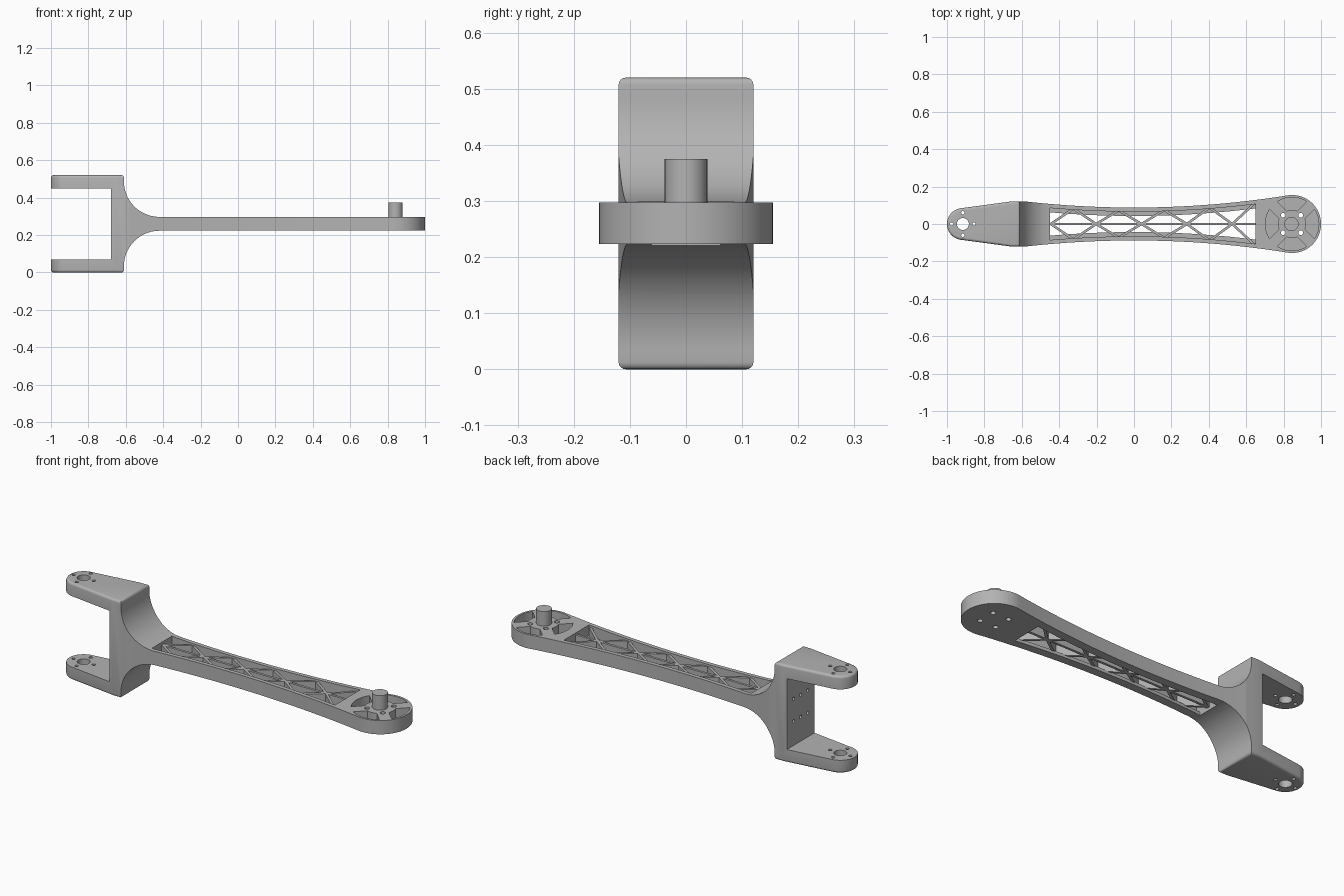
import bpy, bmesh, math
from mathutils import Vector

if "Cube" in bpy.data.objects:
    bpy.data.objects.remove(bpy.data.objects["Cube"])

grey = bpy.data.materials.new("grey plastic")
grey.diffuse_color = (0.45, 0.45, 0.45, 1)
grey.use_nodes = True
grey.node_tree.nodes["Principled BSDF"].inputs["Base Color"].default_value = grey.diffuse_color


def prism(name, pts, lo, hi, axis="z"):
    """Extrude a closed 2D outline along an axis."""
    place = {"x": lambda a, b, c: (c, a, b),
             "y": lambda a, b, c: (a, c, b),
             "z": lambda a, b, c: (a, b, c)}[axis]
    bm = bmesh.new()
    low = [bm.verts.new(place(a, b, lo)) for a, b in pts]
    high = [bm.verts.new(place(a, b, hi)) for a, b in pts]
    bm.faces.new(low)
    bm.faces.new(high)
    n = len(pts)
    for i in range(n):
        j = (i + 1) % n
        bm.faces.new((low[i], low[j], high[j], high[i]))
    bmesh.ops.recalc_face_normals(bm, faces=bm.faces)
    me = bpy.data.meshes.new(name)
    bm.to_mesh(me)
    bm.free()
    me.materials.append(grey)
    ob = bpy.data.objects.new(name, me)
    bpy.context.collection.objects.link(ob)
    return ob


def arc(cx, cy, r, a0, a1, n):
    return [(cx + r * math.cos(a0 + (a1 - a0) * i / n),
             cy + r * math.sin(a0 + (a1 - a0) * i / n)) for i in range(n + 1)]


def circle(cx, cy, r, n=24):
    return arc(cx, cy, r, 0, 2 * math.pi, n)[:-1]


def boolean(ob, tool, op="DIFFERENCE"):
    mod = ob.modifiers.new("bool", "BOOLEAN")
    mod.operation, mod.object, mod.solver = op, tool, "EXACT"
    bpy.context.view_layer.objects.active = ob
    bpy.ops.object.modifier_apply(modifier=mod.name)
    bpy.data.objects.remove(tool)


def half_width(x):
    return 0.088 + 0.096 * x * x


def mirrored(upper):
    return upper + [(x, -y) for x, y in reversed(upper)]


def smooth(ob):
    bpy.ops.object.select_all(action="DESELECT")
    ob.select_set(True)
    bpy.context.view_layer.objects.active = ob
    bpy.ops.object.shade_smooth_by_angle(angle=math.radians(30))


MX, HX = 0.845, -0.915          # motor centre, fork hole centre
TOP, MID = 0.52, 0.26
ARM_LO, ARM_HI = 0.223, 0.297

# Side profile: fork, web, curved fillets and flat arm
lower = [(-0.68, 0.07), (-1.1, 0.07), (-1.1, 0.0), (-0.61, 0.0)]
lower += arc(-0.42, 0.033, 0.19, math.pi, math.pi / 2, 20) + [(1.1, ARM_LO)]
profile = lower + [(x, TOP - z) for x, z in reversed(lower)]
body = prism("arm_body", profile, -0.3, 0.3, "y")

# Plan outline: rounded fork tip, waisted arm, round motor end
a = 0.137
edge = arc(HX, 0, 0.085, math.pi * 0.97, math.pi / 2 + a, 14) + [(-0.66, 0.12)]
edge += [(-0.58 + 1.4 * i / 32, half_width(-0.58 + 1.4 * i / 32)) for i in range(32)]
edge += arc(MX, 0, 0.155, math.pi / 2 + 0.158, 0.04, 24)
boolean(body, prism("plan", mirrored(edge), -0.2, 0.8), "INTERSECT")

# Round the outer rims of the fork
bm = bmesh.new()
bm.from_mesh(body.data)
bmesh.ops.remove_doubles(bm, verts=bm.verts, dist=1e-5)
rim = [e for e in bm.edges if len(e.link_faces) == 2 and e.calc_face_angle(0) > 0.5
       and any(all(abs(v.co.z - z) < 1e-4 for v in e.verts) for z in (0, TOP))]
bmesh.ops.bevel(bm, geom=rim, offset=0.013, segments=4, profile=0.5, affect="EDGES")
bm.to_mesh(body.data)
bm.free()

# Stepped truss window: wide pocket above, narrower opening through the floor
for inset, lo in ((0.022, 0.24), (0.045, 0.1)):
    rows = [-0.45 + 1.1 * i / 24 for i in range(25)]
    win = mirrored([(x, half_width(x) - inset) for x in rows])
    boolean(body, prism("window", win, lo, 0.42))

# Motor end: four sector pockets between diagonal spokes, and screw holes
for k in range(4):
    t = k * math.pi / 2
    h0 = math.pi / 4 - math.asin(0.03 / 0.075)
    h1 = math.pi / 4 - math.asin(0.03 / 0.143)
    sector = arc(MX, 0, 0.143, t - h1, t + h1, 14) + arc(MX, 0, 0.075, t + h0, t - h0, 8)
    boolean(body, prism("pocket", sector, 0.24, 0.4))
    d = t + math.pi / 4
    boolean(body, prism("screw", circle(MX + 0.066 * math.cos(d), 0.066 * math.sin(d), 0.013),
                        0.1, 0.4))

# Fork holes: one large with four small around it, through both plates
boolean(body, prism("hole", circle(HX, 0, 0.032, 32), -0.1, 0.7))
for dx, dy in ((0.06, 0), (-0.06, 0), (0, 0.06), (0, -0.06)):
    boolean(body, prism("hole", circle(HX + dx, dy, 0.009, 16), -0.1, 0.7))

# Blind holes in the fork web
for y in (-0.06, 0, 0.06):
    for z in (MID - 0.06, MID + 0.06):
        boolean(body, prism("hole", circle(y, z, 0.009, 16), -0.72, -0.635, "x"))
smooth(body)

# Motor shaft
smooth(prism("motor_shaft", circle(MX - 0.003, 0, 0.038, 40), 0.26, 0.375))


# Truss bars
def bar(name, p, q, w=0.013):
    p, q = Vector(p), Vector(q)
    d = (q - p).normalized()
    n = Vector((-d.y, d.x)) * w / 2
    prism(name, [tuple(v) for v in (p - n, q - n, q + n, p + n)], 0.236, 0.286)


bar("truss_spine", (-0.46, 0), (0.66, 0))
for k in range(5):
    xc = -0.445 + 0.2425 * k
    for sx in (-1, 1):
        if k == 0 and sx < 0:
            continue
        xe = xc + sx * 0.121
        for sy in (-1, 1):
            bar("truss_diagonal", (xc, 0), (xe, sy * (half_width(xe) - 0.016)))
